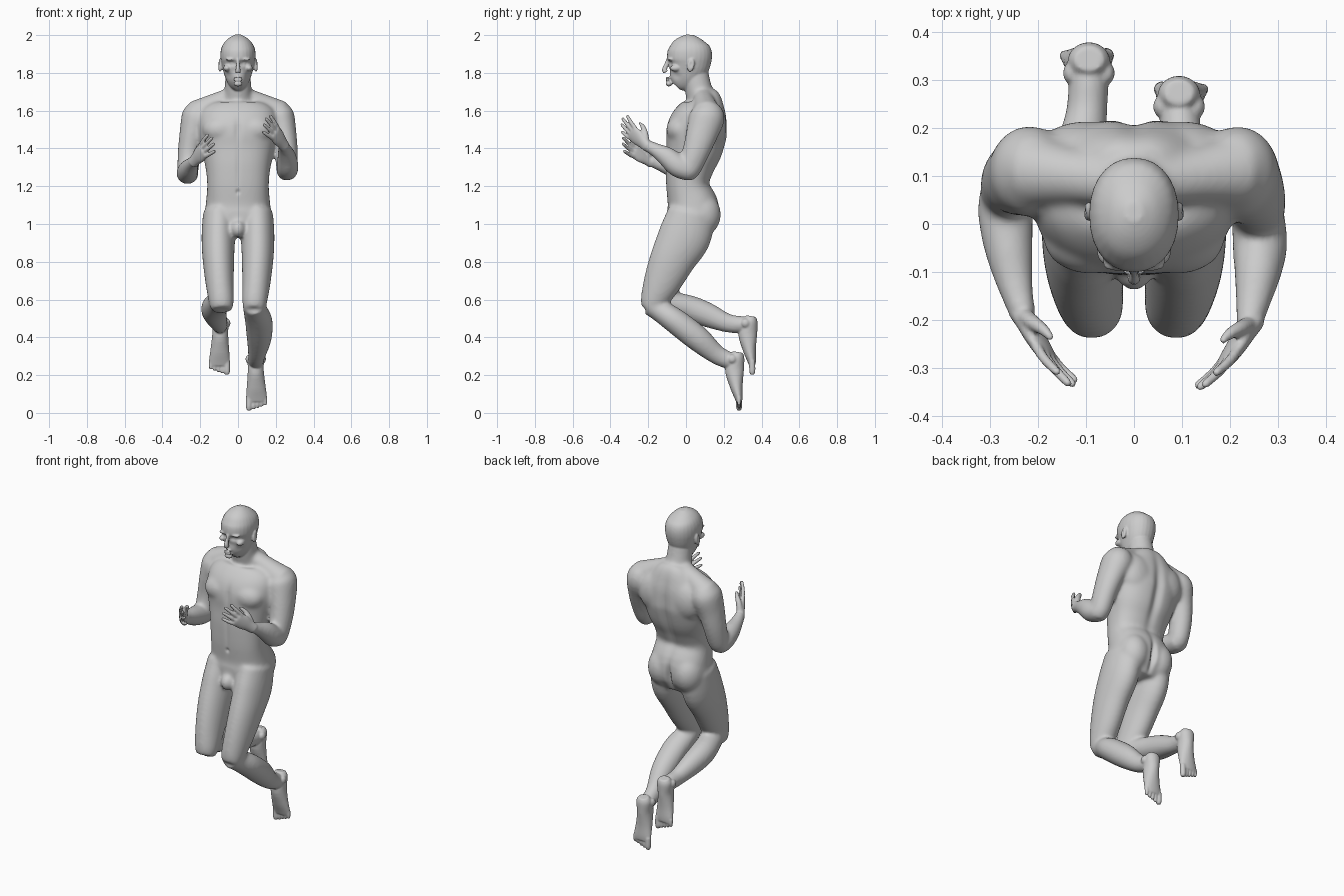
import bpy, bmesh, math
from mathutils import Vector, Matrix


def catmull(pts, n=4):
    """Smooth interpolation of a list of number tuples."""
    p = [pts[0]] + list(pts) + [pts[-1]]
    out = []
    for i in range(1, len(p) - 2):
        for k in range(n):
            t = k / n
            out.append([0.5 * (2 * b + (c - a) * t + (2 * a - 5 * b + 4 * c - d) * t * t
                               + (3 * b - a - 3 * c + d) * t ** 3)
                        for a, b, c, d in zip(p[i - 1], p[i], p[i + 1], p[i + 2])])
    return out + [list(pts[-1])]


def loft(bm, pts, side=(1, 0, 0), power=2.0, seg=28):
    """Tube through (x, y, z, half width along side, half depth)."""
    rows = catmull(pts)
    cs = [Vector(r[:3]) for r in rows]
    rings, faces = [], []
    for i, r in enumerate(rows):
        t = (cs[min(i + 1, len(cs) - 1)] - cs[max(i - 1, 0)]).normalized()
        a = Vector(side)
        a = (a - t * a.dot(t)).normalized()
        b = t.cross(a)
        ring = []
        for k in range(seg):
            c, s = math.cos(2 * math.pi * k / seg), math.sin(2 * math.pi * k / seg)
            u = math.copysign(abs(c) ** (2 / power), c) * r[3]
            v = math.copysign(abs(s) ** (2 / power), s) * r[4]
            ring.append(bm.verts.new(cs[i] + a * u + b * v))
        rings.append(ring)
    for p, q in zip(rings, rings[1:]):
        for k in range(seg):
            faces.append(bm.faces.new((p[k], p[(k + 1) % seg], q[(k + 1) % seg], q[k])))
    faces += [bm.faces.new(rings[0][::-1]), bm.faces.new(rings[-1])]
    bmesh.ops.recalc_face_normals(bm, faces=faces)


def ball(bm, c, r, tilt=0.0):
    """Ellipsoid, tilted about x."""
    m = Matrix.Translation(c) @ Matrix.Rotation(tilt, 4, 'X') @ Matrix.Diagonal((*r, 1))
    bmesh.ops.create_uvsphere(bm, u_segments=24, v_segments=14, radius=1, matrix=m)


def fuse(bm, name, voxel, smooth):
    """Union all shells in bm into one smooth skin."""
    me = bpy.data.meshes.new(name)
    bm.to_mesh(me)
    ob = bpy.data.objects.new(name, me)
    bpy.context.collection.objects.link(ob)
    m = ob.modifiers.new('skin', 'REMESH')
    m.mode, m.voxel_size = 'VOXEL', voxel
    s = ob.modifiers.new('soften', 'SMOOTH')
    s.factor, s.iterations = 0.5, smooth
    dg = bpy.context.evaluated_depsgraph_get()
    new = bpy.data.meshes.new_from_object(ob.evaluated_get(dg))
    bpy.data.objects.remove(ob)
    return new


# torso, neck and limbs
body = bmesh.new()
loft(body, [(0, .03, .93, .11, .09), (0, .03, 1.0, .178, .13), (0, .038, 1.09, .172, .138),
            (0, .01, 1.2, .163, .115), (0, .02, 1.3, .172, .13), (0, .045, 1.4, .195, .152),
            (0, .06, 1.5, .212, .162), (0, .085, 1.59, .2, .135), (0, .095, 1.65, .13, .1),
            (0, .085, 1.68, .08, .075)], power=2.4, seg=40)
loft(body, [(0, .1, 1.6, .1, .08), (0, .075, 1.68, .075, .075), (0, .06, 1.74, .07, .072),
            (0, .045, 1.82, .065, .07)])
for s in (-1, 1):
    ball(body, (s * .09, -.03, 1.5), (.1, .075, .075))           # chest muscle
    ball(body, (s * .1, .14, 1.52), (.11, .075, .12))            # shoulder blade
    ball(body, (s * .085, .085, 1.05), (.088, .1, .115))         # buttock
    loft(body, [(s * .05, .09, 1.68, .05, .04), (s * .13, .1, 1.63, .06, .06),
                (s * .21, .11, 1.58, .08, .08)], side=(0, 1, 0))  # shoulder slope
    loft(body, [(s * .1, .03, 1.06, .085, .125), (s * .104, -.005, .94, .089, .14),
                (s * .104, -.068, .82, .084, .122), (s * .097, -.127, .69, .075, .1),
                (s * .088, -.172, .59, .066, .072), (s * .086, -.19, .545, .055, .05)])
ball(body, (0, -.095, .975), (.038, .045, .048))
# lower legs: left hangs lower, right is lifted further
loft(body, [(.085, -.185, .575, .06, .062), (.092, -.135, .54, .064, .06),
            (.11, -.055, .485, .073, .067), (.112, .06, .395, .066, .068),
            (.1, .16, .31, .047, .052), (.095, .235, .275, .042, .046), (.095, .265, .27, .038, .04)])
loft(body, [(-.085, -.18, .59, .06, .062), (-.1, -.11, .585, .064, .06),
            (-.125, .01, .555, .07, .07), (-.12, .11, .52, .062, .066),
            (-.1, .22, .475, .045, .05), (-.095, .3, .467, .042, .046), (-.095, .335, .465, .038, .04)])
# arms
loft(body, [(.2, .115, 1.625, .06, .065), (.215, .112, 1.57, .083, .094), (.24, .085, 1.48, .07, .085),
            (.255, .055, 1.39, .061, .073), (.258, .015, 1.29, .055, .062), (.26, -.01, 1.25, .04, .04)])
loft(body, [(.258, .02, 1.275, .055, .05), (.263, -.04, 1.305, .058, .06), (.258, -.1, 1.355, .05, .054),
            (.247, -.17, 1.397, .036, .036), (.238, -.225, 1.425, .026, .032)])
loft(body, [(-.2, .115, 1.625, .06, .065), (-.215, .112, 1.57, .083, .094), (-.24, .1, 1.48, .07, .083),
            (-.258, .09, 1.38, .061, .07), (-.265, .065, 1.28, .055, .06), (-.266, .05, 1.235, .04, .04)])
loft(body, [(-.265, .08, 1.26, .055, .05), (-.268, .02, 1.272, .058, .058), (-.26, -.06, 1.292, .05, .052),
            (-.245, -.14, 1.318, .036, .036), (-.228, -.2, 1.34, .026, .032)])
skin = fuse(body, 'trunk', .009, 14)

fine = bmesh.new()
fine.from_mesh(skin)


# feet, pointing down with the soles to the back
def foot(s, dy, dz):
    P = lambda x, y, z, a, b: (s * x, y + dy, z + dz, a, b)
    loft(fine, [P(.094, .275, .322, .03, .026), P(.094, .27, .295, .044, .04),
                P(.094, .257, .23, .042, .05), P(.096, .265, .15, .049, .036),
                P(.098, .277, .09, .055, .024), P(.098, .281, .062, .052, .017)])
    for k in (-1, 1):
        ball(fine, (s * (.094 + k * .036), .245 + dy, .285 + dz), (.018, .024, .024))
    for i in range(5):
        x, r = .062 + i * .0205 - (.004 if i == 0 else 0), .0165 if i == 0 else .0115
        tip = .012 + .007 * i
        loft(fine, [P(x, .28, .085, r, r), P(x, .281, tip + .02, r, r), P(x, .28, tip, r * .6, r * .6)], seg=12)


foot(1, 0, 0)
foot(-1, .07, .19)


# hands, thumbs up and palms facing inward
def hand(s, wrist, f, w):
    o, f = Vector(wrist), Vector(f).normalized()
    w = Vector(w)
    w = (w - f * w.dot(f)).normalized()
    n = f.cross(w)
    if n.x * s > 0:
        n = -n
    P = lambda a, b, c, r, q: (*(o + f * a + w * b + n * c), r, q)
    loft(fine, [P(-.02, 0, 0, .03, .024), P(.02, 0, 0, .034, .021), P(.06, 0, 0, .043, .019),
                P(.1, -.001, 0, .043, .015), P(.112, -.001, 0, .038, .011)], side=w)
    for i, L in enumerate((.095, .11, .103, .082)):
        b = .032 - .0215 * i
        a0 = .1 - .004 * abs(i - 1)
        loft(fine, [P(a0, b, 0, .011, .011), P(a0 + L * .45, b * 1.25, .004, .0105, .0105),
                    P(a0 + L * .9, b * 1.45, .014, .009, .009), P(a0 + L, b * 1.5, .017, .005, .005)],
             side=w, seg=12)
    loft(fine, [P(.015, .018, .008, .019, .019), P(.05, .04, .022, .017, .016),
                P(.085, .05, .036, .012, .012), P(.115, .05, .042, .007, .007)], side=w, seg=14)


hand(1, (.24, -.215, 1.42), (-.43, -.66, .6), (.45, .35, .8))
hand(-1, (-.23, -.195, 1.335), (.42, -.72, .5), (-.45, .3, .8))

# head: skull and jaw from (z, front y, back y, half width)
loft(fine, [(0, (a + b) / 2, z, w, (b - a) / 2) for z, a, b, w in (
    (1.731, -.085, -.02, .024), (1.745, -.1, .02, .042), (1.775, -.101, .07, .064), (1.81, -.099, .105, .077),
    (1.845, -.098, .127, .087), (1.88, -.101, .137, .093), (1.92, -.095, .136, .091),
    (1.955, -.074, .116, .077), (1.983, -.037, .083, .05), (2.001, .005, .045, .018))], power=2.15)
loft(fine, [(0, -.095, 1.872, .009, .01), (0, -.104, 1.845, .009, .012),
            (0, -.114, 1.818, .013, .014), (0, -.107, 1.803, .016, .014)], seg=14)   # nose
for z, r in ((1.773, .007), (1.763, .008)):
    ball(fine, (0, -.099, z), (.025, .01, r * .8))                                 # lips
ball(fine, (0, -.091, 1.742), (.024, .017, .014))                                  # chin
for s in (-1, 1):
    ball(fine, (s * .036, -.081, 1.872), (.03, .018, .009))                        # brow
    ball(fine, (s * .058, -.055, 1.825), (.02, .03, .018))                         # cheekbone
    ball(fine, (s * .095, .026, 1.84), (.011, .019, .036), -.2)                    # ear

final = fuse(fine, 'figure', .0052, 3)

# soft hollows: centre, spread, push
HOLLOWS = [((0, .21, 1.38), (.028, .1, .22), (0, -.018, 0)),        # spine
           ((0, .17, 1.03), (.015, .1, .07), (0, -.025, 0)),        # buttock cleft
           ((0, -.11, 1.5), (.018, .06, .06), (0, .008, 0)),        # breastbone
           ((0, -.1, 1.3), (.012, .06, .12), (0, .004, 0)),         # belly line
           ((0, -.11, 1.17), (.01, .05, .012), (0, .008, 0)),       # navel
           ((0, -.11, 1.768), (.024, .03, .0025), (0, .005, 0))]    # mouth
for s in (-1, 1):
    HOLLOWS += [((s * .034, -.095, 1.85), (.017, .03, .011), (0, .013, 0)),
                ((s * .034, -.09, 1.85), (.009, .03, .006), (0, -.006, 0)),
                ((s * .107, .026, 1.845), (.012, .009, .018), (-s * .006, 0, 0)),
                ((s * .065, -.06, 1.785), (.025, .03, .02), (-s * .004, .004, 0))]
for v in final.vertices:
    p = v.co.copy()
    for c, r, d in HOLLOWS:
        e = sum(((p[i] - c[i]) / r[i]) ** 2 for i in range(3))
        if e < 9:
            v.co += Vector(d) * math.exp(-e)
    v.co.z = max(v.co.z, 0)

figure = bpy.data.objects.new('human_body', final)
bpy.context.collection.objects.link(figure)
for p in final.polygons:
    p.use_smooth = True
